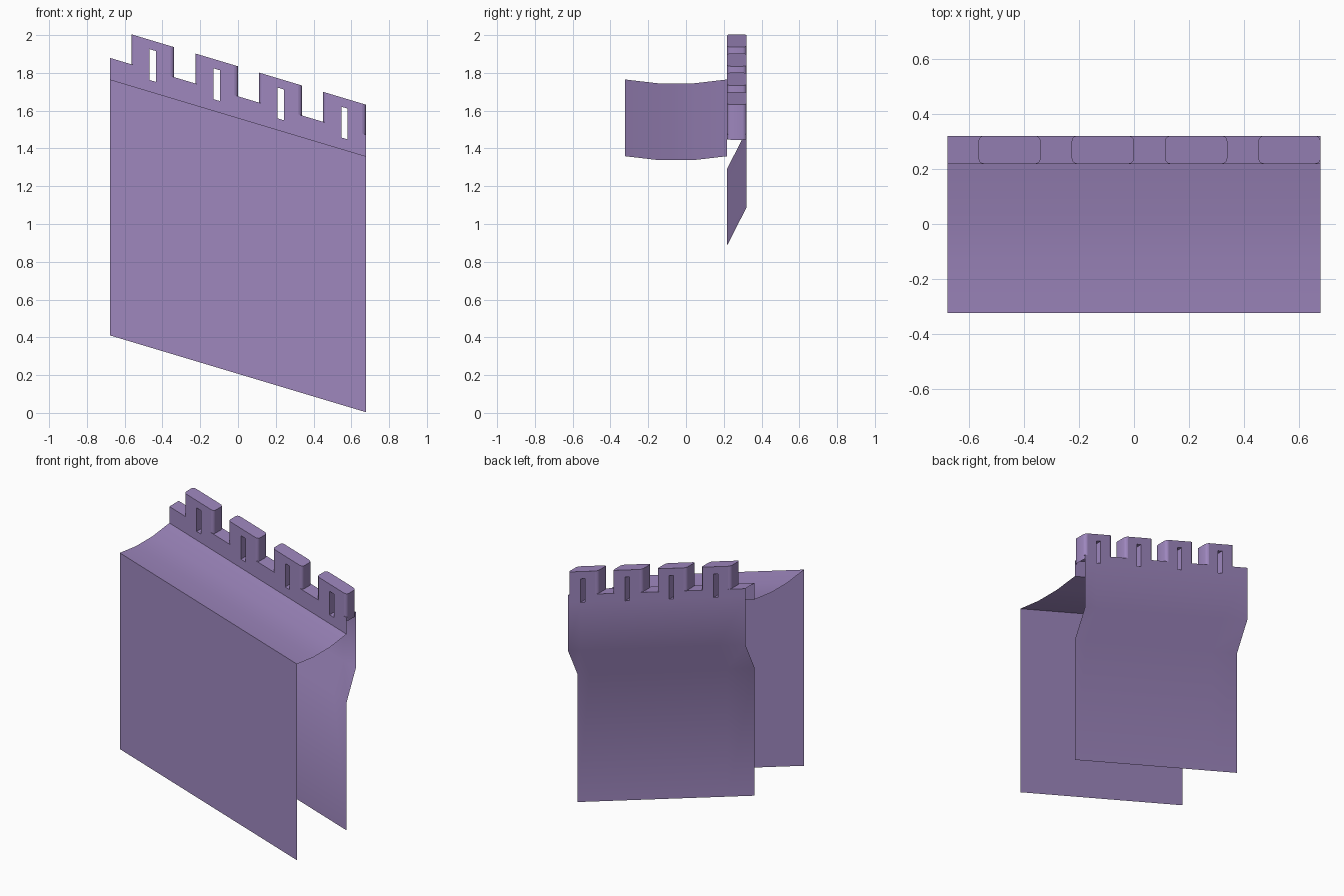
import bpy, bmesh, math

cube = bpy.data.objects.get("Cube")
if cube:
    bpy.data.objects.remove(cube, do_unlink=True)

# Main sizes; heights are given at x = 0, the whole wall is sheared along x
SLOPE = -0.3
HALF = 0.677
INNER, OUTER = 0.218, 0.32
STEP = HALF / 2
WIDTH, RADIUS, SLOT = 0.226, 0.02, 0.017
FLOOR, TOP = 1.676, 1.835
SLOT_LOW, SLOT_HIGH = 1.622, 1.785
CENTRES = [HALF - WIDTH / 2 - STEP * i for i in range(4)]

purple = bpy.data.materials.new("purple_stone")
purple.use_nodes = True
colour = (0.342, 0.242, 0.515, 1)
purple.diffuse_color = colour
purple.node_tree.nodes["Principled BSDF"].inputs["Base Color"].default_value = colour


def face(bm, points):
    bm.faces.new([bm.verts.new((x, y, z + SLOPE * x)) for x, y, z in points])


def finish(bm, name):
    bmesh.ops.remove_doubles(bm, verts=bm.verts, dist=0.0005)
    mesh = bpy.data.meshes.new(name)
    bm.to_mesh(mesh)
    bm.free()
    mesh.materials.append(purple)
    obj = bpy.data.objects.new(name, mesh)
    bpy.context.collection.objects.link(obj)
    bpy.ops.object.select_all(action='DESELECT')
    obj.select_set(True)
    bpy.context.view_layer.objects.active = obj
    bpy.ops.object.shade_smooth_by_angle(angle=math.radians(35))
    return obj


# Wall shell: front wall, dipped walkway, low parapet and overhanging back wall
profile = [(-0.323, 0.207), (-0.323, 1.562), (-0.142, 1.541), (0.037, 1.541),
           (INNER, 1.562), (INNER, SLOT_LOW), (INNER, FLOOR), (OUTER, FLOOR),
           (OUTER, SLOT_LOW), (OUTER, 1.29), (INNER, 1.09), (INNER, 0.207)]
cuts = sorted([-HALF, HALF] + [c + s for c in CENTRES for s in (-SLOT, SLOT)])
bm = bmesh.new()
for i, (x0, x1) in enumerate(zip(cuts, cuts[1:])):
    for (y0, z0), (y1, z1) in zip(profile, profile[1:]):
        in_slot = i % 2 == 1 and min(z0, z1) >= SLOT_LOW
        if not in_slot:
            face(bm, [(x0, y0, z0), (x1, y0, z0), (x1, y1, z1), (x0, y1, z1)])
finish(bm, "wall_shell")


# One merlon: rounded upright corners and an arrow slot right through it
def build_merlon(c):
    bm = bmesh.new()
    x0, x1 = c - WIDTH / 2, c + WIDTH / 2
    s0, s1 = c - SLOT, c + SLOT
    ring = []
    corners = [(x0, INNER, 180), (x1, INNER, 270), (x1, OUTER, 0), (x0, OUTER, 90)]
    for x, y, start in corners:
        px = x + (RADIUS if x == x0 else -RADIUS)
        py = y + (RADIUS if y == INNER else -RADIUS)
        for k in range(4):
            a = math.radians(start + 30 * k)
            ring.append((px + RADIUS * math.cos(a), py + RADIUS * math.sin(a)))
    face(bm, [(x, y, TOP) for x, y in ring])
    # Corners and ends
    low = FLOOR - 0.027
    for (xa, ya), (xb, yb) in zip(ring, ring[1:] + ring[:1]):
        flat_side = abs(ya - yb) < 0.001 and abs(xa - xb) > RADIUS
        if not flat_side:
            face(bm, [(xa, ya, low), (xb, yb, low), (xb, yb, TOP), (xa, ya, TOP)])
    # Faces around the slot
    columns = [x0 + RADIUS, s0, s1, x1 - RADIUS]
    rows = [FLOOR, SLOT_HIGH, TOP]
    for y in (INNER, OUTER):
        for i in range(3):
            for j in range(2):
                if (i, j) == (1, 0):
                    continue
                a, b = columns[i:i + 2]
                l, h = rows[j:j + 2]
                quad = [(a, y, l), (b, y, l), (b, y, h), (a, y, h)]
                face(bm, quad if y == INNER else quad[::-1])
    # Slot lining
    lining = [(s0, SLOT_LOW), (s1, SLOT_LOW), (s1, SLOT_HIGH), (s0, SLOT_HIGH)]
    for (xa, za), (xb, zb) in zip(lining, lining[1:] + lining[:1]):
        face(bm, [(xa, INNER, za), (xb, INNER, zb), (xb, OUTER, zb), (xa, OUTER, za)])
    return finish(bm, "merlon")


# Repeat the merlon down the slope
merlon = build_merlon(CENTRES[0])
for i in range(1, 4):
    copy = merlon.copy()
    copy.name = f"merlon_{i + 1}"
    copy.location = (-STEP * i, 0, -STEP * i * SLOPE)
    bpy.context.collection.objects.link(copy)
